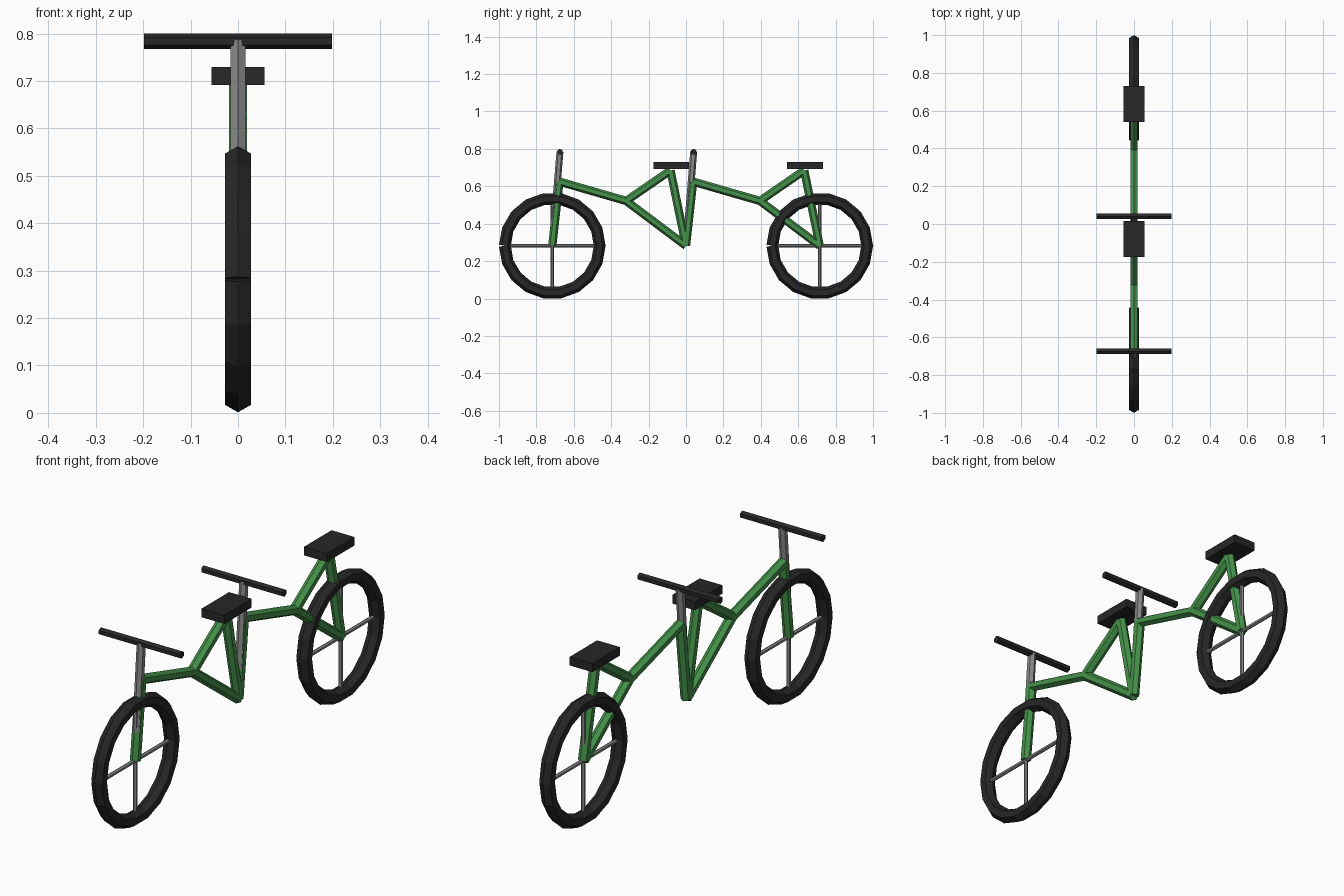
import bpy, bmesh
from math import sin, cos, pi, radians
from mathutils import Vector

if "Cube" in bpy.data.objects:
    bpy.data.objects.remove(bpy.data.objects["Cube"])


def material(name, rgb):
    m = bpy.data.materials.new(name)
    m.diffuse_color = (*rgb, 1)
    m.use_nodes = True
    m.node_tree.nodes["Principled BSDF"].inputs["Base Color"].default_value = m.diffuse_color
    return m


GREEN = material("green_paint", (0.06, 0.29, 0.07))
BLACK = material("black_rubber", (0.02, 0.02, 0.02))
STEEL = material("steel", (0.25, 0.25, 0.25))


def finish(name, bm, mat):
    bmesh.ops.recalc_face_normals(bm, faces=bm.faces[:])
    me = bpy.data.meshes.new(name)
    bm.to_mesh(me)
    bm.free()
    me.materials.append(mat)
    ob = bpy.data.objects.new(name, me)
    bpy.context.collection.objects.link(ob)
    return ob


def tube(name, pts, r, mat, sides=6):
    """Sweep a capped polygon along an open path."""
    pts = [Vector(p) for p in pts]
    bm = bmesh.new()
    rings = []
    for i, p in enumerate(pts):
        t = Vector()
        if i > 0:
            t += (p - pts[i - 1]).normalized()
        if i < len(pts) - 1:
            t += (pts[i + 1] - p).normalized()
        t.normalize()
        side = Vector((0, 1, 0)) if abs(t.x) > 0.9 else Vector((1, 0, 0))
        up = t.cross(side).normalized()
        rings.append([bm.verts.new(p + r * (cos(a) * up + sin(a) * side))
                      for a in (2 * pi * k / sides for k in range(sides))])
    for a, b in zip(rings, rings[1:]):
        for k in range(sides):
            n = (k + 1) % sides
            bm.faces.new((a[k], a[n], b[n], b[k]))
    bm.faces.new(rings[0][::-1])
    bm.faces.new(rings[-1])
    return finish(name, bm, mat)


def box(name, center, size, mat):
    bm = bmesh.new()
    bmesh.ops.create_cube(bm, size=1)
    for v in bm.verts:
        v.co = Vector(center) + Vector(c * s for c, s in zip(v.co, size))
    return finish(name, bm, mat)


AXLE_Z, BASE, RIM = 0.282, 0.715, 0.2535


def wheel(label, y):
    # Tyre: 18 segments, open at the front with a small notch
    path = [(0, y + RIM * cos(a), AXLE_Z + RIM * sin(a))
            for a in (pi + radians(20 * k) for k in range(19))]
    tube(label + "_tyre", path, 0.0315, BLACK)
    # Crossed spokes
    tube(label + "_spoke_level", [(0, y - RIM, AXLE_Z), (0, y + RIM, AXLE_Z)], 0.009, STEEL)
    tube(label + "_spoke_upright", [(0, y, AXLE_Z - RIM), (0, y, AXLE_Z + RIM)], 0.009, STEEL)


def frame_unit(label, y):
    def at(dy, z):
        return (0, y + dy, z)
    axle, head, joint = at(0, AXLE_Z), at(0.038, 0.625), at(0.395, 0.522)
    saddle, rear = at(0.632, 0.685), at(BASE, AXLE_Z)
    # Painted frame tubes
    for part, a, b in (("fork", axle, head), ("top_tube", head, joint),
                       ("seat_brace", joint, saddle), ("seat_post", saddle, rear),
                       ("down_tube", joint, rear)):
        tube(f"{label}_{part}", [a, b], 0.0222, GREEN)
    # Steering stem and handlebar
    tube(label + "_stem", [axle, at(0.041, 0.785)], 0.0185, STEEL)
    tube(label + "_handlebar", [(-0.198, y + 0.041, 0.784), (0.198, y + 0.041, 0.784)], 0.0165, BLACK)
    # Seat
    box(label + "_seat", at(0.636, 0.711), (0.111, 0.191, 0.038), BLACK)


wheel("front", -BASE)
wheel("rear", BASE)
frame_unit("front", -BASE)
frame_unit("rear", 0)
